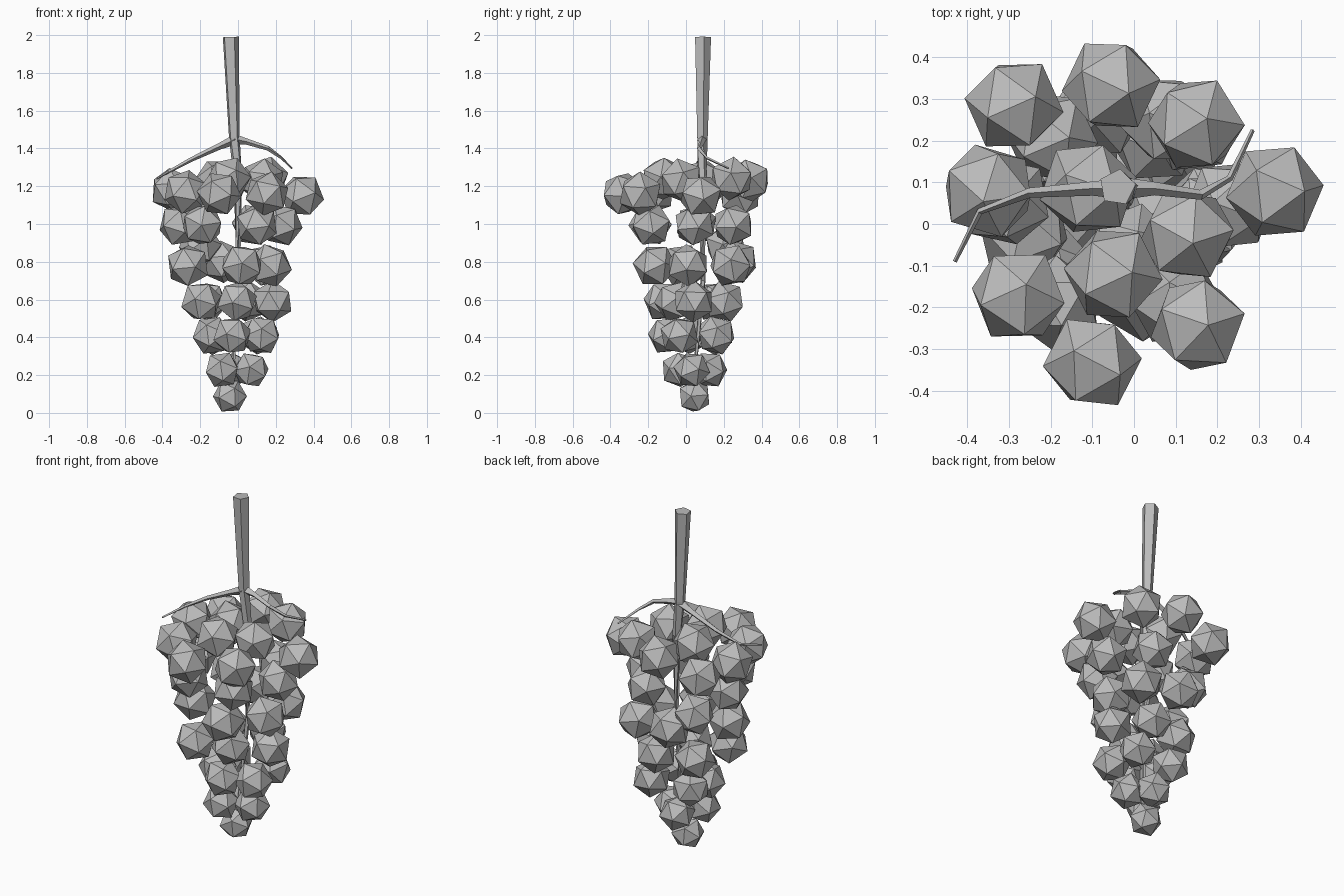
import bpy, bmesh, random
from math import pi, cos, sin
from mathutils import Vector, Euler

cube = bpy.data.objects.get("Cube")
if cube:
    bpy.data.objects.remove(cube, do_unlink=True)
random.seed(4)

grey = bpy.data.materials.new("plain_grey")
grey.use_nodes = True
grey.diffuse_color = (0.5, 0.5, 0.5, 1)
grey.node_tree.nodes["Principled BSDF"].inputs["Base Color"].default_value = (0.5, 0.5, 0.5, 1)


def finish(name, bm):
    mesh = bpy.data.meshes.new(name)
    bmesh.ops.recalc_face_normals(bm, faces=bm.faces)
    bm.to_mesh(mesh)
    bm.free()
    mesh.materials.append(grey)
    obj = bpy.data.objects.new(name, mesh)
    bpy.context.collection.objects.link(obj)


def grape(name, x, y, z, r):
    bm = bmesh.new()
    bmesh.ops.create_icosphere(bm, subdivisions=1, radius=r)
    turn = Euler([random.uniform(0, 2 * pi) for _ in range(3)]).to_matrix()
    bmesh.ops.rotate(bm, verts=bm.verts, matrix=turn)
    bmesh.ops.translate(bm, verts=bm.verts, vec=(x, y, z))
    finish(name, bm)


def tube(name, path, sides):
    """Tapered tube through (x, y, z, radius) points."""
    bm = bmesh.new()
    pts = [Vector(p[:3]) for p in path]
    rings = []
    for i, p in enumerate(pts):
        along = pts[min(i + 1, len(pts) - 1)] - pts[max(i - 1, 0)]
        turn = along.to_track_quat('Z', 'Y')
        rings.append([bm.verts.new(p + turn @ Vector((cos(a), sin(a), 0)) * path[i][3])
                      for a in (2 * pi * k / sides for k in range(sides))])
    for a, b in zip(rings, rings[1:]):
        for k in range(sides):
            n = (k + 1) % sides
            bm.faces.new((a[k], a[n], b[n], b[k]))
    bm.faces.new(rings[0])
    bm.faces.new(rings[-1])
    finish(name, bm)


# Top layer of grapes, each with its own height
top = [(-.288, .285, 1.155), (-.055, .333, 1.23), (.15, .24, 1.24), (.338, .078, 1.15),
       (.128, -.025, 1.23), (.153, -.243, 1.16), (-.1, -.332, 1.16), (-.05, -.12, 1.24),
       (-.278, -.172, 1.17), (-.35, .08, 1.18), (-.11, .085, 1.23)]
for i, p in enumerate(top):
    grape(f"top_grape_{i + 1}", *p, .12)

# Lower layers: height, radius, positions
layers = [
    (.995, .115, [(-.19, -.19), (.1, -.185), (.23, .045), (-.31, .055), (.08, .25)]),
    (.885, .115, [(-.2, .21)]),
    (.8, .117, [(-.085, .27)]),
    (.78, .118, [(.02, -.165), (.17, .01), (.145, .235), (-.265, -.02)]),
    (.59, .112, [(-.195, -.118), (-.005, -.06), (.183, .04), (.05, .205), (-.165, .15)]),
    (.41, .106, [(-.03, -.1), (.125, -.035), (-.14, .01), (.11, .162), (-.13, .145)]),
    (.228, .099, [(-.085, -.035), (.07, .03), (-.03, .125)]),
    (.088, .092, [(-.043, .045)]),
]
for n, (z, r, spots) in enumerate(layers):
    for i, (x, y) in enumerate(spots):
        grape(f"layer_{n + 2}_grape_{i + 1}", x, y, z, r)

# Woody stem, its core inside the bunch and the two side twigs
tube("main_stem", [(-.04, .088, 1.99, .045), (-.02, .085, 1.46, .03),
                   (0, .085, 1.25, .024), (0, .09, .7, .014), (-.03, .04, .15, .008)], 5)
tube("right_twig", [(-.02, .085, 1.445, .026), (-.1, .085, 1.41, .017), (-.25, .075, 1.34, .012),
                    (-.37, .03, 1.275, .008), (-.43, -.09, 1.24, .005)], 4)
tube("left_twig", [(-.02, .085, 1.45, .026), (.05, .085, 1.435, .016), (.16, .07, 1.4, .012),
                   (.23, .11, 1.35, .008), (.285, .225, 1.295, .005)], 4)
